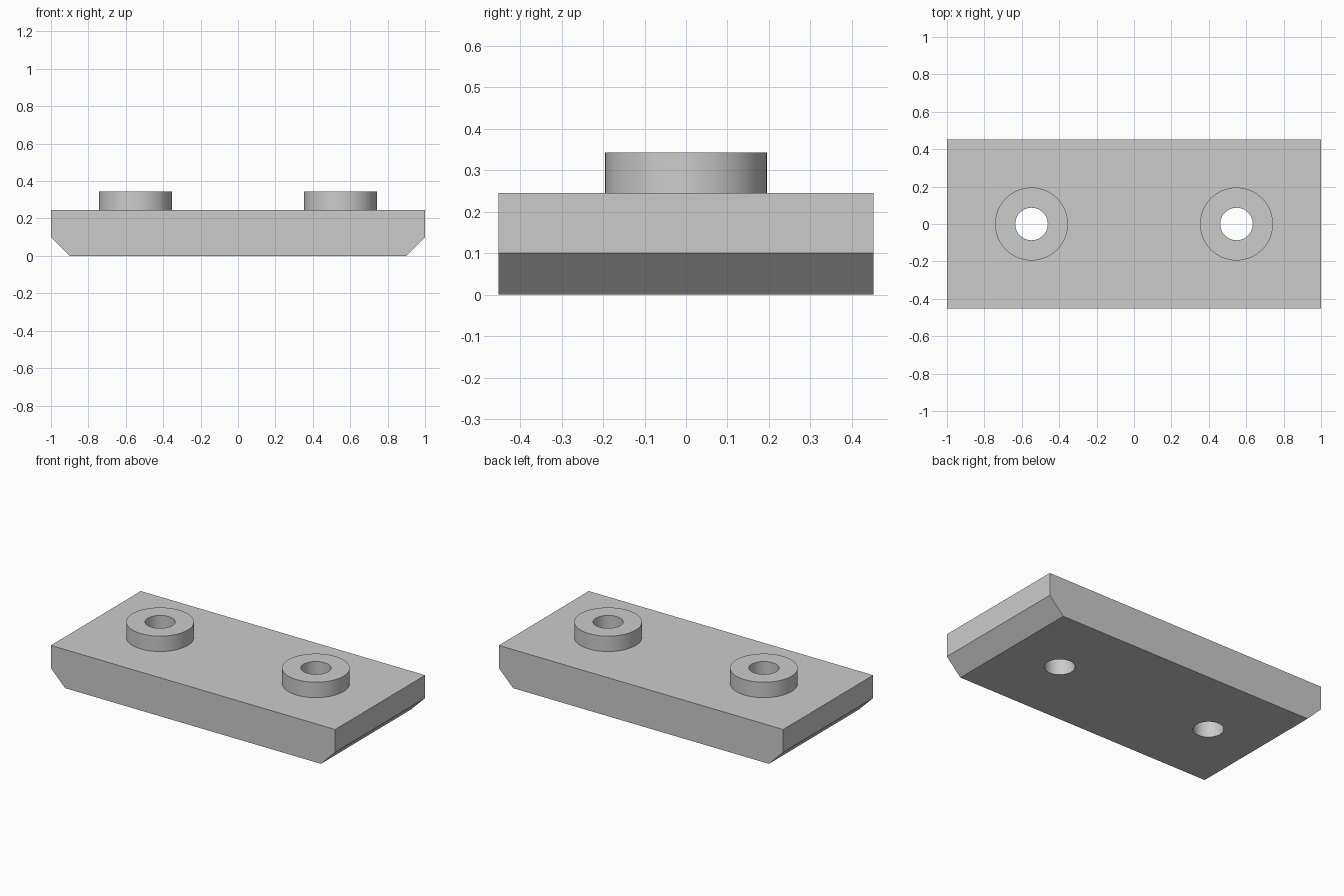
import bpy, bmesh, math

cube = bpy.data.objects.get("Cube")
if cube:
    bpy.data.objects.remove(cube, do_unlink=True)

HALF_X, HALF_Y = 1.0, 0.452
PLATE_TOP, BOSS_TOP, CHAMFER = 0.245, 0.343, 0.1
HOLE_X, BORE_R, BOSS_R = 0.548, 0.087, 0.195
SEGMENTS = 64

grey = bpy.data.materials.new("plain grey")
grey.use_nodes = True
colour = (0.6, 0.6, 0.6, 1.0)
grey.diffuse_color = colour
grey.node_tree.nodes["Principled BSDF"].inputs["Base Color"].default_value = colour


def make_object(name, bm):
    bmesh.ops.recalc_face_normals(bm, faces=bm.faces)
    mesh = bpy.data.meshes.new(name)
    bm.to_mesh(mesh)
    bm.free()
    mesh.materials.append(grey)
    obj = bpy.data.objects.new(name, mesh)
    bpy.context.collection.objects.link(obj)
    return obj


def activate(obj):
    bpy.ops.object.select_all(action="DESELECT")
    obj.select_set(True)
    bpy.context.view_layer.objects.active = obj


def smooth(obj):
    activate(obj)
    bpy.ops.object.shade_smooth_by_angle(angle=math.radians(30))


# Plate: end-chamfered profile extruded front to back
bm = bmesh.new()
foot = HALF_X - CHAMFER
profile = [(-foot, 0), (foot, 0), (HALF_X, CHAMFER), (HALF_X, PLATE_TOP),
           (-HALF_X, PLATE_TOP), (-HALF_X, CHAMFER)]
face = bm.faces.new([bm.verts.new((x, -HALF_Y, z)) for x, z in profile])
extruded = bmesh.ops.extrude_face_region(bm, geom=[face], use_keep_orig=True)
moved = [v for v in extruded["geom"] if isinstance(v, bmesh.types.BMVert)]
bmesh.ops.translate(bm, verts=moved, vec=(0, 2 * HALF_Y, 0))
plate = make_object("plate", bm)

for side, x in (("right", -HOLE_X), ("left", HOLE_X)):
    # Bore through the plate
    bm = bmesh.new()
    bmesh.ops.create_cone(bm, cap_ends=True, segments=SEGMENTS, radius1=BORE_R,
                          radius2=BORE_R, depth=1)
    bmesh.ops.translate(bm, verts=bm.verts, vec=(x, 0, 0))
    cutter = make_object("bore_cutter", bm)
    cutter.hide_render = True
    cut = plate.modifiers.new("bore", "BOOLEAN")
    cut.operation, cut.solver, cut.object = "DIFFERENCE", "EXACT", cutter
    activate(plate)
    bpy.ops.object.modifier_apply(modifier=cut.name)
    bpy.data.objects.remove(cutter, do_unlink=True)

    # Raised round boss: ring section spun about the bore axis
    bm = bmesh.new()
    section = [(BOSS_R, PLATE_TOP), (BOSS_R, BOSS_TOP),
               (BORE_R, BOSS_TOP), (BORE_R, PLATE_TOP)]
    points = [bm.verts.new((x + r, 0, z)) for r, z in section]
    edges = [bm.edges.new(pair) for pair in zip(points, points[1:] + points[:1])]
    bmesh.ops.spin(bm, geom=points + edges, cent=(x, 0, 0), axis=(0, 0, 1),
                   angle=math.tau, steps=SEGMENTS)
    bmesh.ops.remove_doubles(bm, verts=bm.verts, dist=0.0001)
    smooth(make_object(side + "_boss", bm))

smooth(plate)
